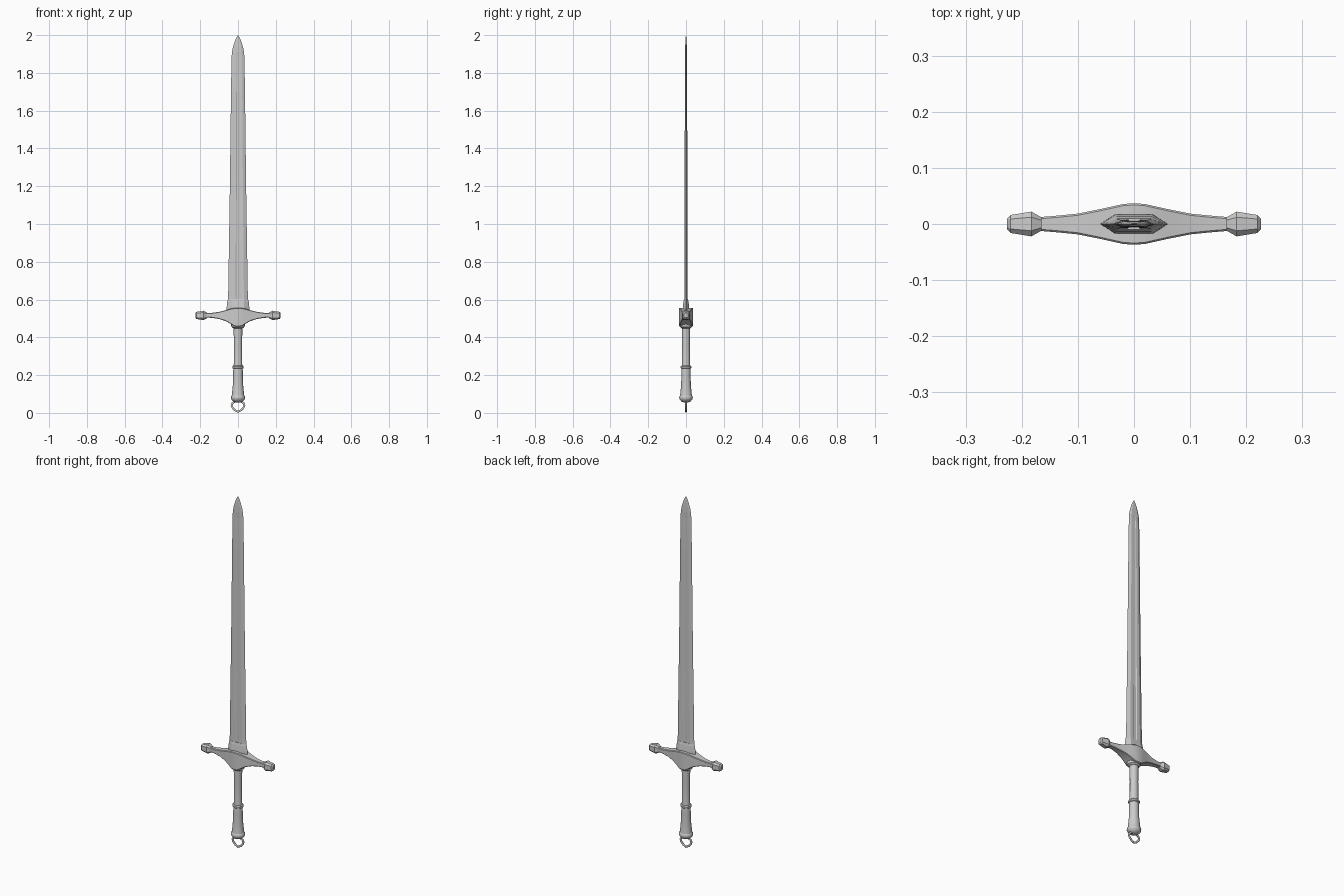
import bpy, bmesh, math
from mathutils import Vector

if "Cube" in bpy.data.objects:
    bpy.data.objects.remove(bpy.data.objects["Cube"])


def loft(name, rings, smooth=None):
    """Skin a list of equal-length point rings and cap both ends."""
    bm = bmesh.new()
    rows = [[bm.verts.new(p) for p in ring] for ring in rings]
    n = len(rows[0])
    for a, b in zip(rows, rows[1:]):
        for i in range(n):
            bm.faces.new((a[i], a[(i + 1) % n], b[(i + 1) % n], b[i]))
    bm.faces.new(rows[0])
    bm.faces.new(rows[-1])
    bmesh.ops.remove_doubles(bm, verts=bm.verts, dist=1e-5)
    bmesh.ops.recalc_face_normals(bm, faces=bm.faces)
    mesh = bpy.data.meshes.new(name)
    bm.to_mesh(mesh)
    bm.free()
    obj = bpy.data.objects.new(name, mesh)
    bpy.context.collection.objects.link(obj)
    if smooth:
        bpy.ops.object.select_all(action='DESELECT')
        bpy.context.view_layer.objects.active = obj
        obj.select_set(True)
        bpy.ops.object.shade_smooth_by_angle(angle=math.radians(smooth))
    return obj


def mirror_section(quarter):
    """Complete a quarter outline (from +x edge to the centre line) to all four quadrants."""
    half = quarter + [(-x, y) for x, y in reversed(quarter) if x > 0]
    return half + [(x, -y) for x, y in reversed(half) if y > 0]


# Blade: bevelled edges with a shallow central fuller
def blade_ring(z, w, t, groove):
    q = [(w, 0), (w * 0.6, t), (w * 0.25, t), (w * 0.15, t - groove), (0, t - groove)]
    return [(x, y, z) for x, y in mirror_section(q)]


loft("blade", [blade_ring(*s) for s in (
    (0.52, 0.053, 0.010, 0.003), (0.62, 0.052, 0.009, 0.003),
    (1.20, 0.043, 0.0075, 0.003), (1.70, 0.037, 0.006, 0.002),
    (1.88, 0.034, 0.005, 0.0015), (1.91, 0.032, 0.005, 0),
    (1.94, 0.026, 0.0045, 0), (1.97, 0.016, 0.003, 0),
    (1.99, 0.007, 0.0015, 0), (2.0, 0.0005, 0.0003, 0))])


# Sleeve around the root of the blade
def sleeve_ring(z, w, t):
    return [(x, y, z) for x, y in mirror_section([(w, 0), (w * 0.55, t), (0, t)])]


loft("blade_sleeve", [sleeve_ring(*s) for s in (
    (0.53, 0.061, 0.018), (0.56, 0.060, 0.017), (0.59, 0.057, 0.013), (0.602, 0.053, 0.010))])


# Crossguard: chamfered bar, swelling toward the centre
def bar_ring(x, depth, low, high, chamfer):
    c, mid, h = chamfer, (low + high) / 2, (high - low) / 2
    q = [(depth, 0), (depth, h - c), (depth - c, h), (0, h)]
    return [(x, y, mid + z) for y, z in mirror_section(q)]


guard = [(0, 0.037, 0.457, 0.556), (0.02, 0.0355, 0.459, 0.555),
         (0.04, 0.031, 0.472, 0.551), (0.065, 0.0255, 0.486, 0.544),
         (0.10, 0.0185, 0.497, 0.535), (0.135, 0.015, 0.503, 0.530),
         (0.172, 0.012, 0.505, 0.528)]
stations = [(-s[0], *s[1:]) for s in reversed(guard[1:])] + guard
loft("crossguard", [bar_ring(*s, 0.003) for s in stations], smooth=30)

# Faceted tips on the guard
tip = [(0.165, 0.012, 0.016), (0.183, 0.022, 0.025), (0.220, 0.016, 0.019), (0.226, 0.010, 0.012)]
for side, label in ((-1, "left"), (1, "right")):
    loft("guard_tip_" + label,
         [bar_ring(side * x, d, 0.516 - h, 0.516 + h, d * 0.45) for x, d, h in tip])


# Turned parts of the handle
def turned(name, profile, sides=16):
    return loft(name, [[(r * math.cos(a), r * math.sin(a) * 0.95, z)
                        for a in (2 * math.pi * i / sides for i in range(sides))]
                       for r, z in profile], smooth=35)


turned("guard_collar", [(0.024, 0.448), (0.034, 0.455), (0.037, 0.465), (0.037, 0.48)])
turned("grip", [(0.034, 0.085), (0.031, 0.11), (0.027, 0.15), (0.0255, 0.20),
                (0.025, 0.24), (0.0225, 0.255), (0.022, 0.36), (0.023, 0.46)])
turned("grip_band", [(0.025, 0.234), (0.030, 0.238), (0.030, 0.246), (0.025, 0.251)])
turned("pommel", [(0.012, 0.055), (0.026, 0.061), (0.035, 0.071), (0.038, 0.080),
                  (0.036, 0.088), (0.032, 0.094)])

# Hanging ring: rounded triangular loop with a thin flat section
outline = [(0, 0.006), (0.016, 0.014), (0.030, 0.029), (0.034, 0.041),
           (0.028, 0.053), (0.012, 0.061)]
path = outline + [(-x, z) for x, z in reversed(outline) if x > 0]
curve = bpy.data.curves.new("hanging_ring", 'CURVE')
curve.dimensions = '3D'
curve.bevel_depth = 0.006
curve.bevel_resolution = 1
spline = curve.splines.new('POLY')
spline.points.add(len(path) - 1)
for point, (x, z) in zip(spline.points, path):
    point.co = (x, 0, z, 1)
spline.use_cyclic_u = True
ring = bpy.data.objects.new("hanging_ring", curve)
ring.scale.y = 0.7
bpy.context.collection.objects.link(ring)
